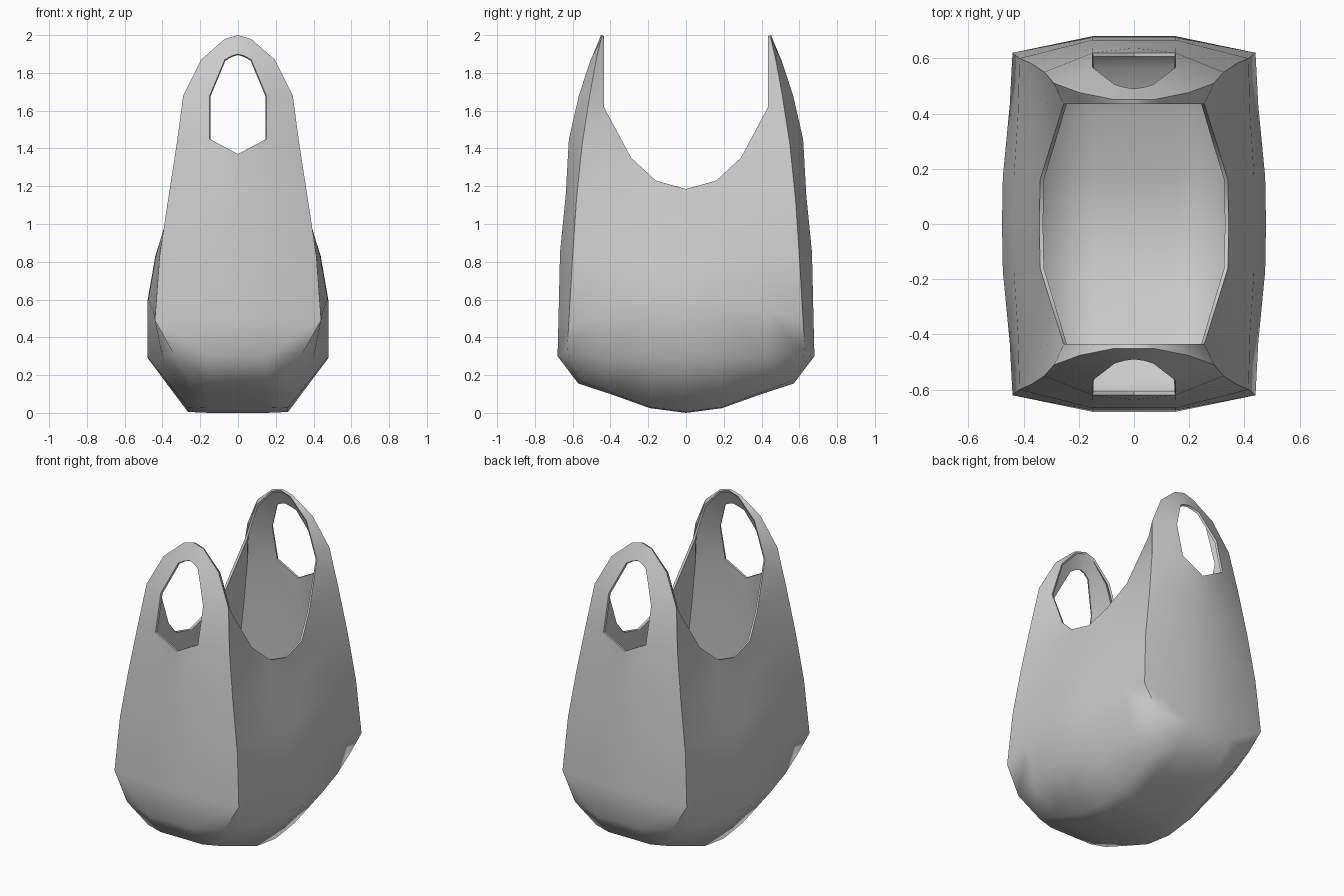
import bpy, bmesh

if "Cube" in bpy.data.objects:
    bpy.data.objects.remove(bpy.data.objects["Cube"])

# Front panel, bottom centre upward: panel y, z (x = 0 and 0.15), then corner x, y, z
FRONT = [
    (0.00, 0.00, 0.265, 0.00, 0.005),
    (0.19, 0.025, 0.265, 0.19, 0.03),
    (0.40, 0.10, 0.26, 0.39, 0.105),
    (0.57, 0.155, 0.25, 0.55, 0.165),
    (0.68, 0.30, 0.345, 0.63, 0.32),
    (0.675, 0.50, 0.44, 0.62, 0.49),
    (0.667, 0.85, 0.415, 0.60, 0.83),
    (0.637, 1.15, 0.37, 0.58, 1.13),
    (0.62, 1.45, 0.325, 0.55, 1.42),
]
# Gusset rows: two columns between the corner and the side centre, then side centre z
SIDE = [
    ((0.40, 0.43, 0.29), (0.475, 0.17, 0.29), 0.29),
    ((0.45, 0.43, 0.54), (0.475, 0.17, 0.60), 0.60),
    ((0.42, 0.40, 0.83), (0.435, 0.17, 0.83), 0.83),
    ((0.36, 0.36, 1.11), (0.372, 0.17, 1.05), 1.03),
    ((0.30, 0.29, 1.35), (0.34, 0.16, 1.23), 1.185),
]
# Handle strap: hole edge, outer ridge, mouth edge
STRAP = [
    ((0.15, 0.567, 1.68), (0.29, 0.51, 1.68), (0.255, 0.435, 1.62)),
    ((0.07, 0.505, 1.87), (0.195, 0.475, 1.87), (0.18, 0.435, 1.85)),
    ((0.035, 0.495, 1.89), (0.07, 0.45, 1.98), (0.065, 0.435, 1.975)),
    ((0.0, 0.49, 1.90), (0.0, 0.45, 2.0), (0.0, 0.435, 1.995)),
]

bm = bmesh.new()
V = bm.verts.new


def skin(rows):
    for a, b in zip(rows, rows[1:]):
        for i in range(len(a) - 1):
            bm.faces.new((a[i], a[i + 1], b[i + 1], b[i]))


# One quarter of the bag: front panel and bottom
front = [[V((0, y, z)), V((0.15, y, z)), V(c)] for y, z, *c in FRONT]
front[8][0].co.z = 1.37
skin(front)

# Gusset, starting from the bottom edge
side = [[front[3 - i][2] for i in range(4)]]
for i, (f, g, hz) in enumerate(SIDE):
    side.append([front[4 + i][2], V(f), V(g), V((g[0] + 0.003, 0, hz))])
skin(side)

# Handle strap, joined to the panel corner and the gusset
strap = [[V(p) for p in row] for row in STRAP]
skin([[front[8][1], front[8][2], side[5][1]]] + strap)

bmesh.ops.recalc_face_normals(bm, faces=bm.faces)
bm.faces.ensure_lookup_table()
if bm.faces[0].normal.z > 0:
    bmesh.ops.reverse_faces(bm, faces=bm.faces)

mesh = bpy.data.meshes.new("carrier_bag")
bm.to_mesh(mesh)
bm.free()
bag = bpy.data.objects.new("carrier_bag", mesh)
bpy.context.collection.objects.link(bag)

# Mirror to the full bag, then give the film its thickness
mirror = bag.modifiers.new("mirror", 'MIRROR')
mirror.use_axis = (True, True, False)
mirror.merge_threshold = 0.001
film = bag.modifiers.new("film", 'SOLIDIFY')
film.thickness = 0.014
film.offset = -1

bpy.context.view_layer.objects.active = bag
bag.select_set(True)
for name in ("mirror", "film"):
    bpy.ops.object.modifier_apply(modifier=name)
bpy.ops.object.shade_smooth_by_angle(angle=0.9)
